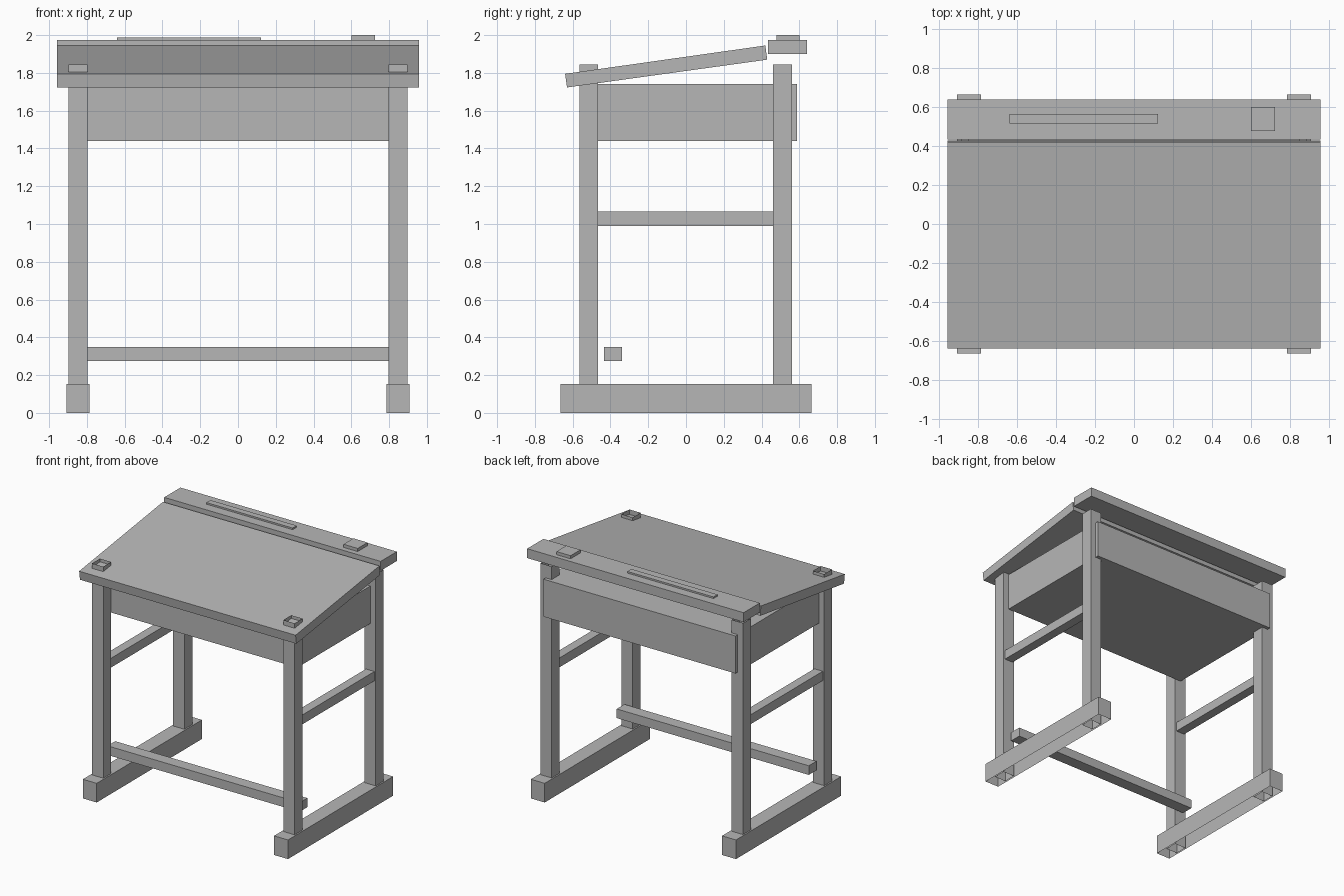
import bpy, bmesh, math
from mathutils import Vector

if "Cube" in bpy.data.objects:
    bpy.data.objects.remove(bpy.data.objects["Cube"])

grey = bpy.data.materials.new("plain grey")
grey.diffuse_color = (0.47, 0.47, 0.47, 1)
grey.use_nodes = True
grey.node_tree.nodes["Principled BSDF"].inputs["Base Color"].default_value = grey.diffuse_color


def block(name, x, y, z, open_sides=()):
    """Box between two limits on each axis; open_sides lists -1 (bottom) or 1 (top)."""
    bm = bmesh.new()
    bmesh.ops.create_cube(bm, size=1)
    for v in bm.verts:
        v.co = Vector([lim[0] if c < 0 else lim[1] for c, lim in zip(v.co, (x, y, z))])
    bm.normal_update()
    gone = [f for f in bm.faces if round(f.normal.z) in open_sides and abs(f.normal.z) > 0.5]
    if gone:
        bmesh.ops.delete(bm, geom=gone, context='FACES_ONLY')
    return finish(name, bm)


def finish(name, bm):
    mesh = bpy.data.meshes.new(name)
    bm.to_mesh(mesh)
    bm.free()
    mesh.materials.append(grey)
    obj = bpy.data.objects.new(name, mesh)
    bpy.context.collection.objects.link(obj)
    return obj


# Side frames: hollow feet and legs with a rail between the legs
for side, s in (("left", -1), ("right", 1)):
    def span(a, b):
        return tuple(sorted((s * a, s * b)))
    block(side + "_foot", span(0.785, 0.908), (-0.665, 0.665), (0, 0.153), (-1,))
    block(side + "_front_leg", span(0.797, 0.897), (-0.565, -0.465), (0, 1.845), (-1, 1))
    block(side + "_back_leg", span(0.797, 0.897), (0.46, 0.56), (0, 1.845), (-1, 1))
    block(side + "_rail", span(0.81, 0.885), (-0.465, 0.46), (0.99, 1.065))

# Foot bar across the front
block("foot_bar", (-0.85, 0.85), (-0.435, -0.338), (0.275, 0.348))

# Storage box and back panel
block("storage_box", (-0.85, 0.85), (-0.465, 0.56), (1.44, 1.74))
block("back_panel", (-0.85, 0.85), (0.56, 0.588), (1.44, 1.74))

# Sloped lid, extruded from its side profile
bm = bmesh.new()
profile = [(-0.64, 1.795), (-0.63, 1.723), (0.43, 1.87), (0.42, 1.945)]
face = bm.faces.new([bm.verts.new((-0.958, y, z)) for y, z in profile])
ext = bmesh.ops.extrude_face_region(bm, geom=[face])
bmesh.ops.translate(bm, vec=(1.916, 0, 0),
                    verts=[g for g in ext["geom"] if isinstance(g, bmesh.types.BMVert)])
bmesh.ops.recalc_face_normals(bm, faces=bm.faces)
finish("sloped_lid", bm)

# Flat shelf behind the lid with pen tray and inkwell cover
block("top_shelf", (-0.958, 0.958), (0.435, 0.64), (1.90, 1.975))
block("pen_tray", (-0.64, 0.123), (0.515, 0.566), (1.97, 1.988))
block("inkwell_cover", (0.60, 0.725), (0.478, 0.602), (1.97, 2.0))
